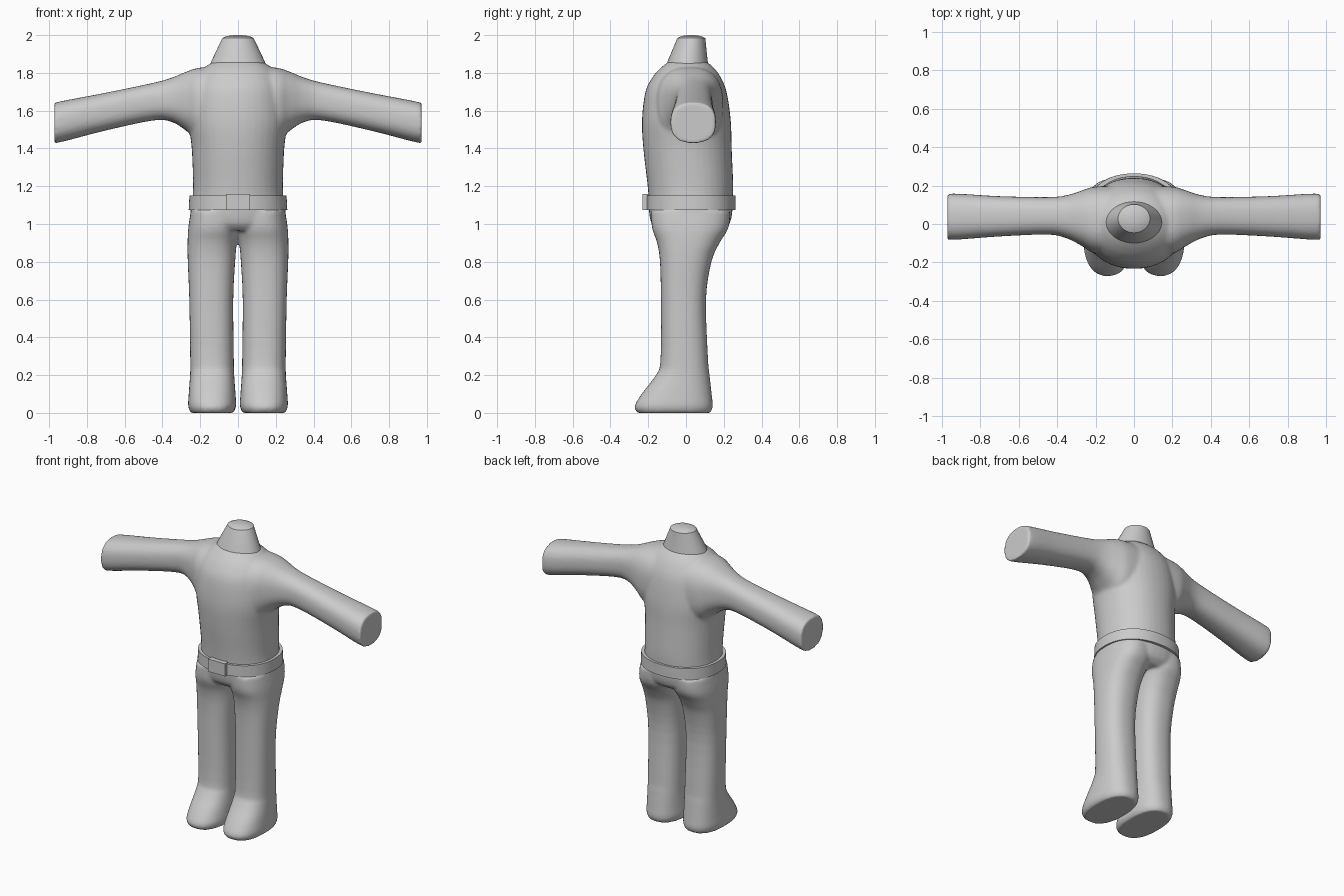
import bpy, bmesh, math

if "Cube" in bpy.data.objects:
    bpy.data.objects.remove(bpy.data.objects["Cube"])

grey = bpy.data.materials.new("plain grey")
grey.diffuse_color = (0.6, 0.6, 0.6, 1)
grey.use_nodes = True
grey.node_tree.nodes["Principled BSDF"].inputs["Base Color"].default_value = grey.diffuse_color


def catmull(rows, steps):
    """Smoothly resample a list of section rows."""
    out = []
    for i in range(len(rows) - 1):
        p = [rows[min(max(i + k, 0), len(rows) - 1)] for k in (-1, 0, 1, 2)]
        for s in range(steps):
            t = s / steps
            out.append([0.5 * (2 * b + (c - a) * t + (2 * a - 5 * b + 4 * c - d) * t * t
                               + (3 * b - a - 3 * c + d) * t ** 3) for a, b, c, d in zip(*p)])
    return out + [list(rows[-1])]


def loft(bm, rows, axis="z", power=2.0, steps=4, mirror=False, n=40):
    """Rows are (position, u min, u max, v min, v max); sections are superellipses."""
    rings = []
    for pos, u0, u1, v0, v1 in catmull(rows, steps):
        ring = []
        for k in range(n):
            a = 2 * math.pi * k / n
            c, s = math.cos(a), math.sin(a)
            u = (u0 + u1) / 2 + (u1 - u0) / 2 * math.copysign(abs(c) ** (2 / power), c)
            v = (v0 + v1) / 2 + (v1 - v0) / 2 * math.copysign(abs(s) ** (2 / power), s)
            co = [u, v, pos] if axis == "z" else [pos, u, v]
            if mirror:
                co[0] = -co[0]
            ring.append(bm.verts.new(co))
        rings.append(ring)
    faces = [bm.faces.new(rings[0][::-1]), bm.faces.new(rings[-1])]
    for a, b in zip(rings, rings[1:]):
        for k in range(n):
            j = (k + 1) % n
            faces.append(bm.faces.new((a[k], a[j], b[j], b[k])))
    if mirror:
        bmesh.ops.reverse_faces(bm, faces=faces)


def finish(bm, name, blend=0):
    bmesh.ops.recalc_face_normals(bm, faces=bm.faces)
    me = bpy.data.meshes.new(name)
    bm.to_mesh(me)
    bm.free()
    me.materials.append(grey)
    ob = bpy.data.objects.new(name, me)
    bpy.context.collection.objects.link(ob)
    if blend:  # fuse overlapping lofts into one soft skin
        r = ob.modifiers.new("fuse", "REMESH")
        r.mode, r.voxel_size, r.use_smooth_shade = "VOXEL", 0.01, True
        s = ob.modifiers.new("soften", "SMOOTH")
        s.factor, s.iterations = 0.5, blend
    else:
        bpy.ops.object.select_all(action="DESELECT")
        ob.select_set(True)
        bpy.context.view_layer.objects.active = ob
        bpy.ops.object.shade_smooth_by_angle(angle=math.radians(35))
    return ob


# Shirt: torso plus two sleeves
bm = bmesh.new()
loft(bm, [(1.09, -.245, .245, -.195, .245), (1.2, -.238, .238, -.203, .25),
          (1.4, -.245, .245, -.226, .242), (1.55, -.262, .262, -.233, .237),
          (1.7, -.25, .25, -.215, .215), (1.78, -.22, .22, -.175, .182),
          (1.83, -.175, .175, -.13, .145), (1.865, -.12, .12, -.085, .10)], power=2.15)
sleeve = [(0.05, -.17, .20, 1.42, 1.84), (0.2, -.155, .195, 1.43, 1.828),
          (0.27, -.115, .175, 1.49, 1.808), (0.35, -.075, .15, 1.54, 1.775),
          (0.45, -.055, .14, 1.548, 1.747), (0.7, -.065, .145, 1.495, 1.695),
          (0.9, -.08, .157, 1.443, 1.657), (0.972, -.082, .158, 1.427, 1.642)]
for m in (False, True):
    loft(bm, sleeve, "x", 2.5, mirror=m)
finish(bm, "shirt", 7)

# Trousers and shoes: hips plus two legs
bm = bmesh.new()
loft(bm, [(0.965, -.2, .2, -.15, .19), (1.0, -.25, .25, -.182, .23),
          (1.06, -.252, .252, -.195, .245), (1.12, -.245, .245, -.197, .245)], power=2.3)
leg = [(0.0, .025, .25, -.258, .13), (0.035, .01, .264, -.272, .142),
       (0.1, .013, .261, -.235, .136), (0.2, .02, .254, -.16, .125),
       (0.28, .022, .253, -.135, .117), (0.6, .025, .258, -.133, .106),
       (0.8, .015, .266, -.138, .135), (0.9, .006, .267, -.153, .178),
       (0.98, -.01, .263, -.18, .225), (1.07, -.02, .25, -.185, .235)]
for m in (False, True):
    loft(bm, leg, "z", 2.4, mirror=m)
finish(bm, "trousers", 6)

# Belt: solid band around the waist
bm = bmesh.new()
loft(bm, [(1.075, -.261, .261, -.212, .263), (1.15, -.257, .257, -.212, .263)],
     power=2.25, steps=1, n=64)
finish(bm, "belt")

# Buckle plate
bm = bmesh.new()
bmesh.ops.create_cube(bm, size=1)
for v in bm.verts:
    v.co = (v.co.x * .126, -.2125 + v.co.y * .035, 1.117 + v.co.z * .085)
finish(bm, "buckle")

# Neck: tapered collar with a low domed top
bm = bmesh.new()
loft(bm, [(1.835, -.15, .15, -.105, .12), (1.86, -.142, .142, -.098, .115),
          (1.984, -.083, .083, -.046, .102), (1.995, -.06, .06, -.025, .08),
          (2.0, -.02, .02, .01, .045)], steps=1)
finish(bm, "neck")
